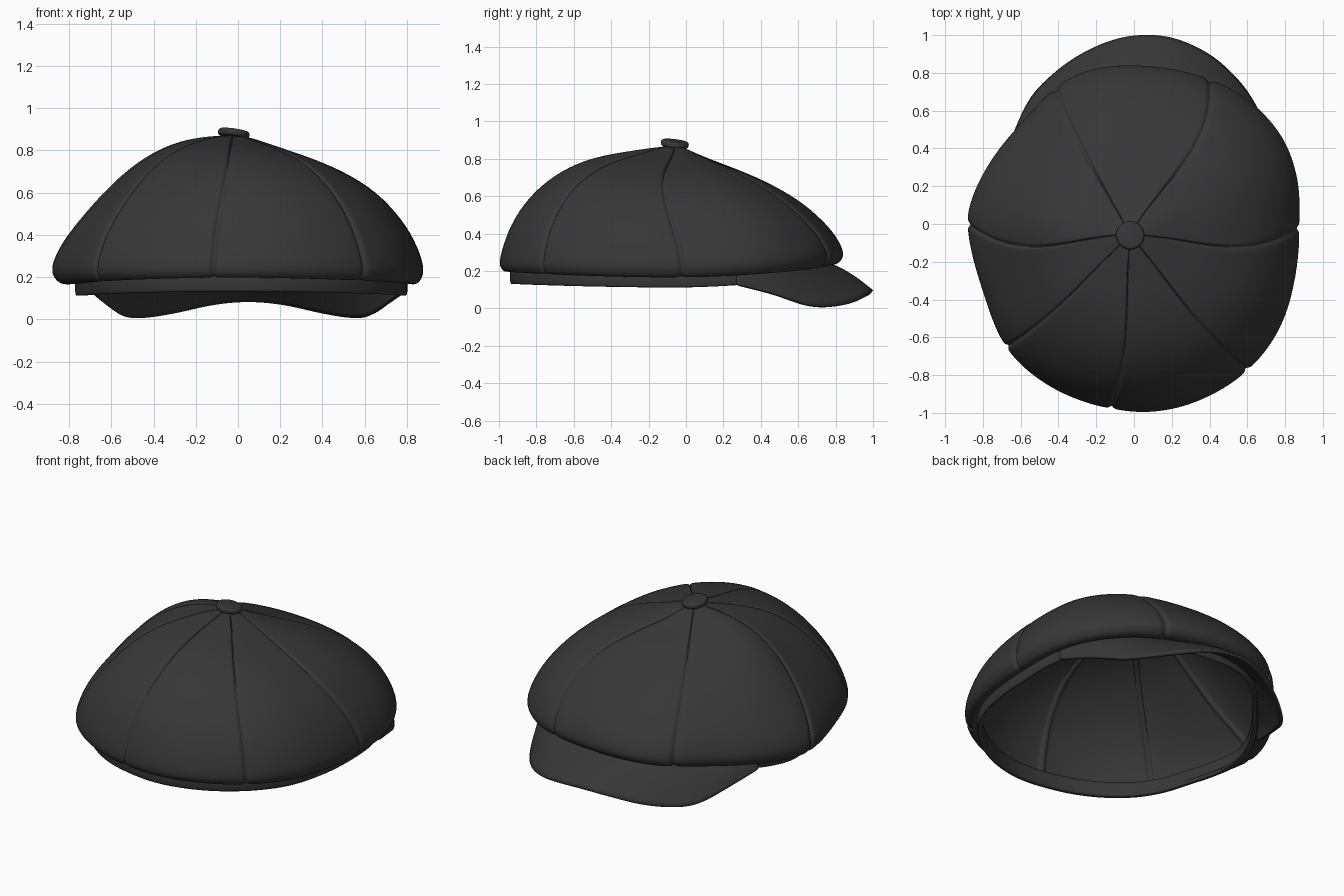
import bpy, bmesh, math
from math import pi, cos, sin, atan2, radians

if "Cube" in bpy.data.objects:
    bpy.data.objects.remove(bpy.data.objects["Cube"])

CX, CY = -0.02, -0.06          # crown centre seen from above
# crown outline from above
OUTLINE = [(.88, 0), (.855, .32), (.77, .5), (.6, .67), (.4, .77), (.1, .84), (-.1, .845), (-.3, .8),
           (-.42, .72), (-.58, .56), (-.72, .4), (-.84, .2), (-.885, .05), (-.865, -.15), (-.8, -.37),
           (-.7, -.62), (-.6, -.75), (-.4, -.89), (-.12, -.98), (.1, -1.0), (.37, -.93), (.6, -.78),
           (.77, -.57), (.855, -.3)]
POLAR = sorted((atan2(y - CY, x - CX) % (2 * pi), math.hypot(x - CX, y - CY)) for x, y in OUTLINE)


def cat(a, b, c, d, t):
    return b + .5 * t * (c - a + t * (2 * a - 5 * b + 4 * c - d + t * (3 * (b - c) + d - a)))


def radius(th):
    """Crown outline radius at an angle."""
    th %= 2 * pi
    n = len(POLAR)
    i = max((k for k in range(n) if POLAR[k][0] <= th), default=-1)
    a0, a1 = POLAR[i][0], POLAR[(i + 1) % n][0]
    t = ((th - a0) % (2 * pi)) / ((a1 - a0) % (2 * pi))
    return cat(*[POLAR[(i + k) % n][1] for k in (-1, 0, 1, 2)], t)


def by_dir(v, th):
    """Blend four values given for +x, +y, -x, -y."""
    q = (th % (2 * pi)) / (pi / 2)
    i = int(q) % 4
    t = q - int(q)
    t = t * t * (3 - 2 * t)
    return v[i] * (1 - t) + v[(i + 1) % 4] * t


cloth = bpy.data.materials.new("charcoal cloth")
cloth.diffuse_color = (.038, .038, .038, 1)
cloth.use_nodes = True
cloth.node_tree.nodes["Principled BSDF"].inputs["Base Color"].default_value = cloth.diffuse_color


def finish(ob, thick=0, offset=-1, levels=0):
    ob.data.materials.append(cloth)
    if levels:
        m = ob.modifiers.new("smooth", 'SUBSURF')
        m.levels = m.render_levels = levels
    if thick:
        m = ob.modifiers.new("thickness", 'SOLIDIFY')
        m.thickness, m.offset = thick, offset
    for p in ob.data.polygons:
        p.use_smooth = True


def loft(name, rows, closed):
    """Skin a list of point rows."""
    bm = bmesh.new()
    vs = [[bm.verts.new(p) for p in r] for r in rows]
    n = len(rows[0])
    for a, b in zip(vs, vs[1:]):
        for j in range(n if closed else n - 1):
            k = (j + 1) % n
            bm.faces.new((a[j], b[j], b[k], a[k]))
    bmesh.ops.remove_doubles(bm, verts=bm.verts, dist=1e-5)
    me = bpy.data.meshes.new(name)
    bm.to_mesh(me)
    bm.free()
    ob = bpy.data.objects.new(name, me)
    bpy.context.collection.objects.link(ob)
    return ob


# crown: seven panels with seam grooves, dome then rolled-under rim
SEAMS = [(2.5, -10), (63, -10), (117, 2), (176, 12), (222, 3), (263.7, 4), (311, -3)]   # end angle, bend
STEPS = [(0, .022), (.018, .003), (.045, 0), (.12, 0), (.25, 0), (.42, 0), (.58, 0), (.75, 0), (.88, 0),
         (.955, 0), (.982, .003)]                                                      # place in panel, groove
DOME = [(0, .87, .87, .87, .87), (.07, .865, .855, .87, .865), (.16, .84, .81, .865, .855),
        (.3, .795, .765, .845, .835), (.45, .75, .715, .79, .81), (.6, .69, .65, .70, .76),
        (.75, .605, .57, .57, .67), (.87, .49, .475, .445, .55), (.95, .38, .395, .35, .42),
        (1.005, .245, .30, .245, .255)]
RIM = [(.12, .35), (.4, 0), (.75, 0), (1, -.5)]   # inward share, height share
BAND_K = (.91, .89, .865, .935)
Z_WIDE = (.24, .30, .24, .25)
Z_LOW = (.165, .235, .165, .197)


def columns(f):
    for i, (a, bend) in enumerate(SEAMS):
        a2, bend2 = SEAMS[(i + 1) % 7]
        a2 += 360 if i == 6 else 0
        w = 4 * f * (1 - f) if f < 1 else 0
        s, e = a + bend * w, a2 + bend2 * w
        for u, d in STEPS:
            yield radians(s + (e - s) * u), d


rows = []
for f, *zs in DOME:
    row = []
    for th, d in columns(f):
        d *= min(1, f * 4)
        r = max(0, radius(th) * f - d * f * f)
        row.append((CX + r * cos(th), CY + r * sin(th), by_dir(zs, th) - d * (1 - f * f)))
    rows.append(row)
for s, h in RIM:
    row = []
    for th, d in columns(1):
        k = 1 + (by_dir(BAND_K, th) - 1) * s
        r = radius(th) * k - d * (1 - s)
        zl, zw = by_dir(Z_LOW, th), by_dir(Z_WIDE, th)
        row.append((CX + r * cos(th), CY + r * sin(th), zl + (zw - zl) * h + (d * .6 if h == 0 else 0)
                    + (.05 if h < 0 else 0)))
    rows.append(row)
finish(loft("crown", rows, True), .014, -1, 2)

# head band below the crown
Z_BAND = (.112, .19, .112, .132)
rows = []
for t, grow in ((0, 0), (.5, .004), (.92, .002), (1, -.004)):
    row = []
    for j in range(96):
        th = 2 * pi * j / 96
        r = radius(th) * by_dir(BAND_K, th) + grow
        top, low = by_dir(Z_LOW, th) + .03, by_dir(Z_BAND, th)
        row.append((CX + r * cos(th), CY + r * sin(th), top + (low - top) * t))
    rows.append(row)
finish(loft("head_band", rows, True), .03, -1, 1)

# visor: skinned from the band to a curved outer edge
EDGE = [(-.70, .28, .135), (-.63, .48, .075), (-.55, .65, .02), (-.45, .765, .012), (-.3, .88, .035),
        (-.12, .965, .075), (.05, .995, .09), (.22, .975, .075), (.4, .89, .035), (.54, .765, .012),
        (.63, .64, .02), (.71, .47, .075), (.78, .27, .125)]
edge = []
for i in range(len(EDGE) - 1):
    q = [EDGE[min(max(i + k, 0), len(EDGE) - 1)] for k in (-1, 0, 1, 2)]
    edge += [tuple(cat(*[p[c] for p in q], t / 4) for c in range(3)) for t in range(4)]
edge.append(EDGE[-1])
rows = []
for i in range(7):
    t = i / 6
    row = []
    for x, y, z in edge:
        th = atan2(y - CY, x - CX)
        r = radius(th) * by_dir(BAND_K, th) * .985
        a = (CX + r * cos(th), CY + r * sin(th), by_dir(Z_LOW, th) + .012)
        p = [a[c] + (v - a[c]) * t for c, v in enumerate((x, y, z))]
        p[2] += .018 * sin(pi * t)
        row.append(p)
    rows.append(row)
finish(loft("visor", rows, False), .02, 0, 1)

# covered button on top
bpy.ops.mesh.primitive_cylinder_add(vertices=40, radius=.075, depth=.034, location=(CX, CY, .88),
                                    rotation=(radians(-7), radians(8), 0))
button = bpy.context.object
button.name = "top_button"
m = button.modifiers.new("round", 'BEVEL')
m.width, m.segments = .014, 4
finish(button)
